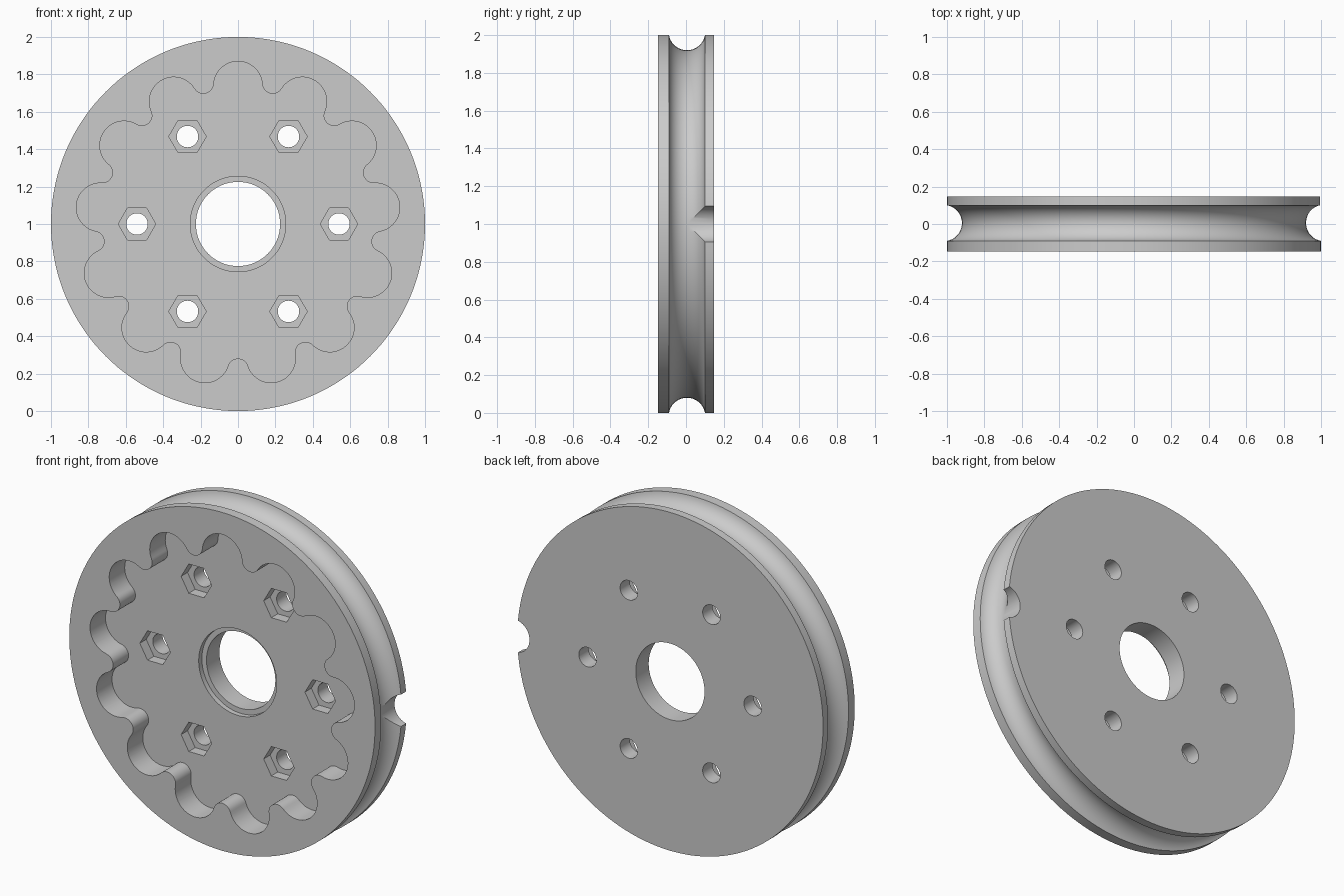
import bpy
import bmesh
from math import sin, cos, pi, radians, asin
from mathutils import Vector

if "Cube" in bpy.data.objects:
    bpy.data.objects.remove(bpy.data.objects["Cube"])

CENTRE_Z = 1.0
FRONT, BACK = -0.148, 0.148
FLOOR = -0.003            # floor of the scalloped recess
SEGMENTS = 144

grey = bpy.data.materials.new("plain_grey")
grey.use_nodes = True
grey.diffuse_color = (0.6, 0.6, 0.6, 1)
grey.node_tree.nodes["Principled BSDF"].inputs["Base Color"].default_value = (0.6, 0.6, 0.6, 1)


def make_object(name, bm):
    bmesh.ops.recalc_face_normals(bm, faces=bm.faces)
    mesh = bpy.data.meshes.new(name)
    bm.to_mesh(mesh)
    bm.free()
    mesh.materials.append(grey)
    obj = bpy.data.objects.new(name, mesh)
    bpy.context.collection.objects.link(obj)
    return obj


def lathe(name, profile):
    """Spin a closed (radius, y) profile about the wheel axis."""
    bm = bmesh.new()
    rings = []
    for i in range(SEGMENTS):
        a = 2 * pi * i / SEGMENTS
        rings.append([bm.verts.new((r * sin(a), y, CENTRE_Z + r * cos(a))) for r, y in profile])
    n = len(profile)
    for i, ring in enumerate(rings):
        following = rings[(i + 1) % SEGMENTS]
        for j in range(n):
            k = (j + 1) % n
            bm.faces.new((ring[j], ring[k], following[k], following[j]))
    return make_object(name, bm)


def add_prism(bm, outline, y0, y1):
    """Extrude an (x, z) outline along y."""
    base = bm.faces.new([bm.verts.new((x, y0, z)) for x, z in outline])
    result = bmesh.ops.extrude_face_region(bm, geom=[base])
    moved = [g for g in result["geom"] if isinstance(g, bmesh.types.BMVert)]
    bmesh.ops.translate(bm, verts=moved, vec=(0, y1 - y0, 0))


def circle(x, z, radius, sides):
    return [(x + radius * cos(2 * pi * i / sides), z + radius * sin(2 * pi * i / sides))
            for i in range(sides)]


def arc(centre, radius, start, end, steps):
    """Arc from one point to another, angles taken clockwise from up."""
    return [(centre[0] + radius * sin(start + (end - start) * i / steps),
             centre[1] + radius * cos(start + (end - start) * i / steps))
            for i in range(steps + 1)]


def polar(radius, angle):
    return Vector((radius * sin(angle), CENTRE_Z + radius * cos(angle)))


def scalloped_outline(lobes=13, lobe_r=0.13, lobe_at=0.74, knob_at=0.775):
    """Round lobes joined tangentially by small rounded knobs."""
    half = pi / lobes
    lobe, knob = polar(lobe_at, 0), polar(knob_at, half)
    gap = knob - lobe
    knob_r = gap.length - lobe_r
    sweep = pi / 2 - asin(gap.y / gap.length)   # direction from lobe to knob
    points = []
    for i in range(lobes):
        turn = 2 * half * i
        points += arc(polar(lobe_at, turn), lobe_r, turn - sweep, turn + sweep, 24)
        points += arc(polar(knob_at, turn + half), knob_r, turn + sweep + pi,
                      turn + 2 * half - sweep + pi, 14)[1:-1]
    return points


def cut(target, cutter):
    mod = target.modifiers.new(cutter.name, 'BOOLEAN')
    mod.operation = 'DIFFERENCE'
    mod.solver = 'EXACT'
    mod.object = cutter
    bpy.context.view_layer.objects.active = target
    bpy.ops.object.modifier_apply(modifier=mod.name)
    bpy.data.objects.remove(cutter)


# Wheel body with rope groove, central bore and bearing shoulder
GROOVE_Y, GROOVE_R, GROOVE_AT = 0.005, 0.0965, 1.0165
limit = asin((GROOVE_AT - 1) / GROOVE_R)
groove = []
for i in range(25):
    a = limit + (pi - 2 * limit) * i / 24
    groove.append((GROOVE_AT - GROOVE_R * sin(a), GROOVE_Y - GROOVE_R * cos(a)))
SHOULDER = FLOOR + 0.03
body = [(0.255, FRONT), (1, FRONT)] + groove + [(1, BACK), (0.225, BACK),
                                               (0.225, SHOULDER), (0.255, SHOULDER)]
wheel = lathe("grooved_wheel", body)

# Scalloped recess in the front
bm = bmesh.new()
add_prism(bm, scalloped_outline(), FRONT - 0.1, FLOOR)
cut(wheel, make_object("recess_cutter", bm))

# Six hexagonal nut pockets, then their bolt holes
bolts = [polar(0.54, radians(30 + 60 * i)) for i in range(6)]
for name, radius, sides, end in (("nut_pocket_cutter", 0.1, 6, FLOOR + 0.06),
                                 ("bolt_hole_cutter", 0.0575, 40, BACK + 0.1)):
    bm = bmesh.new()
    for x, z in bolts:
        add_prism(bm, circle(x, z, radius, sides), FLOOR - 0.05, end)
    cut(wheel, make_object(name, bm))

# Round rope notch through the back flange
bm = bmesh.new()
add_prism(bm, circle(GROOVE_AT, CENTRE_Z, GROOVE_R, 64), GROOVE_Y, BACK + 0.1)
cut(wheel, make_object("notch_cutter", bm))

# Smooth curves, crisp rims
bpy.ops.object.select_all(action='DESELECT')
wheel.select_set(True)
bpy.context.view_layer.objects.active = wheel
bpy.ops.object.shade_smooth_by_angle(angle=radians(30))
